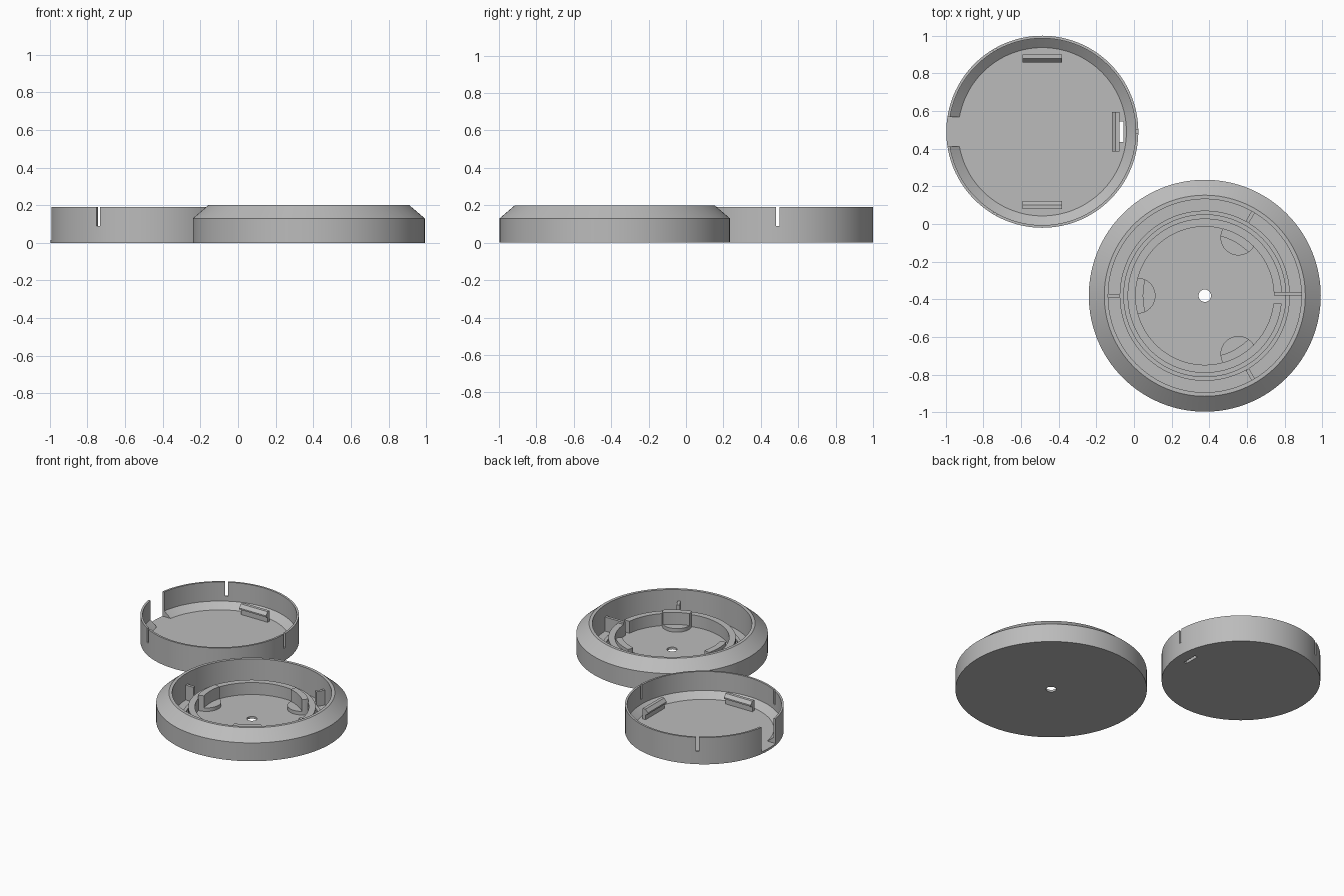
import bpy, bmesh, math
from mathutils import Matrix, Vector

if "Cube" in bpy.data.objects:
    bpy.data.objects.remove(bpy.data.objects["Cube"])

grey = bpy.data.materials.new("plain_grey")
grey.diffuse_color = (0.5, 0.5, 0.5, 1)
grey.use_nodes = True
grey.node_tree.nodes["Principled BSDF"].inputs["Base Color"].default_value = grey.diffuse_color

TRAY = Vector((0.376, -0.381, 0))     # centre of the wide tray
CUP = Vector((-0.487, 0.49, 0))       # centre of the small cup
FLOOR = 0.015


def finish(bm, name, centre, angle=0.0):
    bmesh.ops.recalc_face_normals(bm, faces=bm.faces)
    bm.transform(Matrix.Translation(centre) @ Matrix.Rotation(math.radians(angle), 4, 'Z'))
    me = bpy.data.meshes.new(name)
    bm.to_mesh(me)
    bm.free()
    me.materials.append(grey)
    ob = bpy.data.objects.new(name, me)
    bpy.context.collection.objects.link(ob)
    return ob


def lathe(name, profile, centre, segs=128):
    """Revolve (radius, z) points; profiles touching the axis stay open there."""
    bm = bmesh.new()
    rings = []
    for r, z in profile:
        if r == 0:
            rings.append([bm.verts.new((0, 0, z))] * segs)
        else:
            rings.append([bm.verts.new((r * math.cos(math.tau * i / segs),
                                        r * math.sin(math.tau * i / segs), z)) for i in range(segs)])
    for a, b in zip(rings, rings[1:] + rings[:1]):
        if a[0] is a[1] and b[0] is b[1]:
            continue
        for i in range(segs):
            j = (i + 1) % segs
            bm.faces.new(dict.fromkeys((a[i], a[j], b[j], b[i])))
    return finish(bm, name, centre)


def prism(name, points, axis, lo, hi, centre, angle=0.0):
    """Extrude an outline along z (points are x, y) or along y (points are x, z)."""
    bm = bmesh.new()
    place = (lambda u, v, h: (u, v, h)) if axis == 'z' else (lambda u, v, h: (u, h, v))
    a = [bm.verts.new(place(u, v, lo)) for u, v in points]
    b = [bm.verts.new(place(u, v, hi)) for u, v in points]
    bm.faces.new(a)
    bm.faces.new(b[::-1])
    for i in range(len(a)):
        j = (i + 1) % len(a)
        bm.faces.new((a[i], a[j], b[j], b[i]))
    return finish(bm, name, centre, angle)


def box(name, x0, x1, y0, y1, z0, z1, centre, angle=0.0):
    return prism(name, [(x0, y0), (x1, y0), (x1, y1), (x0, y1)], 'z', z0, z1, centre, angle)


def cut(target, cutters):
    for c in cutters:
        c.hide_render = True
        m = target.modifiers.new("cut", 'BOOLEAN')
        m.operation, m.solver, m.object = 'DIFFERENCE', 'EXACT', c
        bpy.context.view_layer.objects.active = target
        bpy.ops.object.modifier_apply(modifier=m.name)
        bpy.data.objects.remove(c)


# --- wide tray: chamfered outer wall, thin floor, centre hole ---
lathe("tray_body", [(0.033, 0), (0.616, 0), (0.616, 0.13), (0.534, 0.2), (0.513, 0.2),
                    (0.513, FLOOR), (0.033, FLOOR)], TRAY)
lathe("tray_low_ridge", [(0.43, 0.008), (0.452, 0.008), (0.452, 0.03), (0.43, 0.03)], TRAY)

# inner ring with a wire gap and a guide wall beside it
ring = lathe("tray_inner_ring", [(0.367, 0.008), (0.41, 0.008), (0.41, 0.1), (0.367, 0.1)], TRAY)
cut(ring, [box("gap_cutter", 0.3, 0.45, -0.042, 0.02, -0.1, 0.3, TRAY)])
box("wire_guide", 0.367, 0.516, 0.0, 0.02, 0.008, 0.115, TRAY)

# locating ribs, and stepped pads on the inside of the ring
PAD_C, PAD_R, STEP = 0.357, 0.095, 0.327


def arc(cx, r, a0, a1, n):
    return [(cx + r * math.cos(a0 + (a1 - a0) * i / n), r * math.sin(a0 + (a1 - a0) * i / n))
            for i in range(n + 1)]


def crossing(r):
    """Polar angle where a circle about the tray centre meets the pad circle, and the pad-side angle."""
    x = (r * r + PAD_C ** 2 - PAD_R ** 2) / (2 * PAD_C)
    y = math.sqrt(r * r - x * x)
    return math.atan2(y, x), math.atan2(y, x - PAD_C)


t_in, p_in = crossing(STEP)
t_out, p_out = crossing(0.37)
low = arc(0, STEP, -t_in, t_in, 12) + arc(PAD_C, PAD_R, p_in, math.tau - p_in, 20)[1:-1]
tall = (arc(0, 0.37, -t_out, t_out, 12) + arc(PAD_C, PAD_R, p_out, p_in, 4)[1:-1]
        + arc(0, STEP, t_in, -t_in, 12) + arc(PAD_C, PAD_R, -p_in, -p_out, 4)[1:-1])
for k, ang in enumerate((60, 180, 300)):
    box(f"locating_rib_{k}", 0.452, 0.516, -0.01, 0.01, 0.008, 0.12, TRAY, ang)
    prism(f"pad_low_{k}", low, 'z', 0.008, 0.04, TRAY, ang)
    prism(f"pad_tall_{k}", tall, 'z', 0.008, 0.125, TRAY, ang)

# --- small cup: thin wall with a sloped inner corner ---
cup = lathe("cup_body", [(0, 0), (0.51, 0), (0.51, 0.19), (0.496, 0.19), (0.496, 0.055),
                         (0.447, FLOOR), (0, FLOOR)], CUP)
cutters = [box("slot_cutter", 0.47, 0.55, -0.01, 0.01, 0.09, 0.3, CUP, a) for a in (0, 120, 240)]
cutters.append(box("notch_cutter", 0.4, 0.6, -0.078, 0.078, FLOOR, 0.3, CUP, 180))
cutters.append(box("window_cutter", 0.41, 0.432, -0.055, 0.055, -0.1, 0.1, CUP))
cut(cup, cutters)

# hooked clips on the cup floor
hook = [(0.41, 0.008), (0.41, 0.09), (0.388, 0.09), (0.369, 0.068), (0.369, 0.058),
        (0.388, 0.048), (0.388, 0.008)]
for k, ang in enumerate((0, 90, 270)):
    prism(f"clip_{k}", hook, 'y', -0.105, 0.105, CUP, ang)

# smooth the round walls, keep the corners sharp
for ob in bpy.context.scene.objects:
    ob.select_set(True)
    bpy.context.view_layer.objects.active = ob
bpy.ops.object.shade_smooth_by_angle(angle=math.radians(25))
